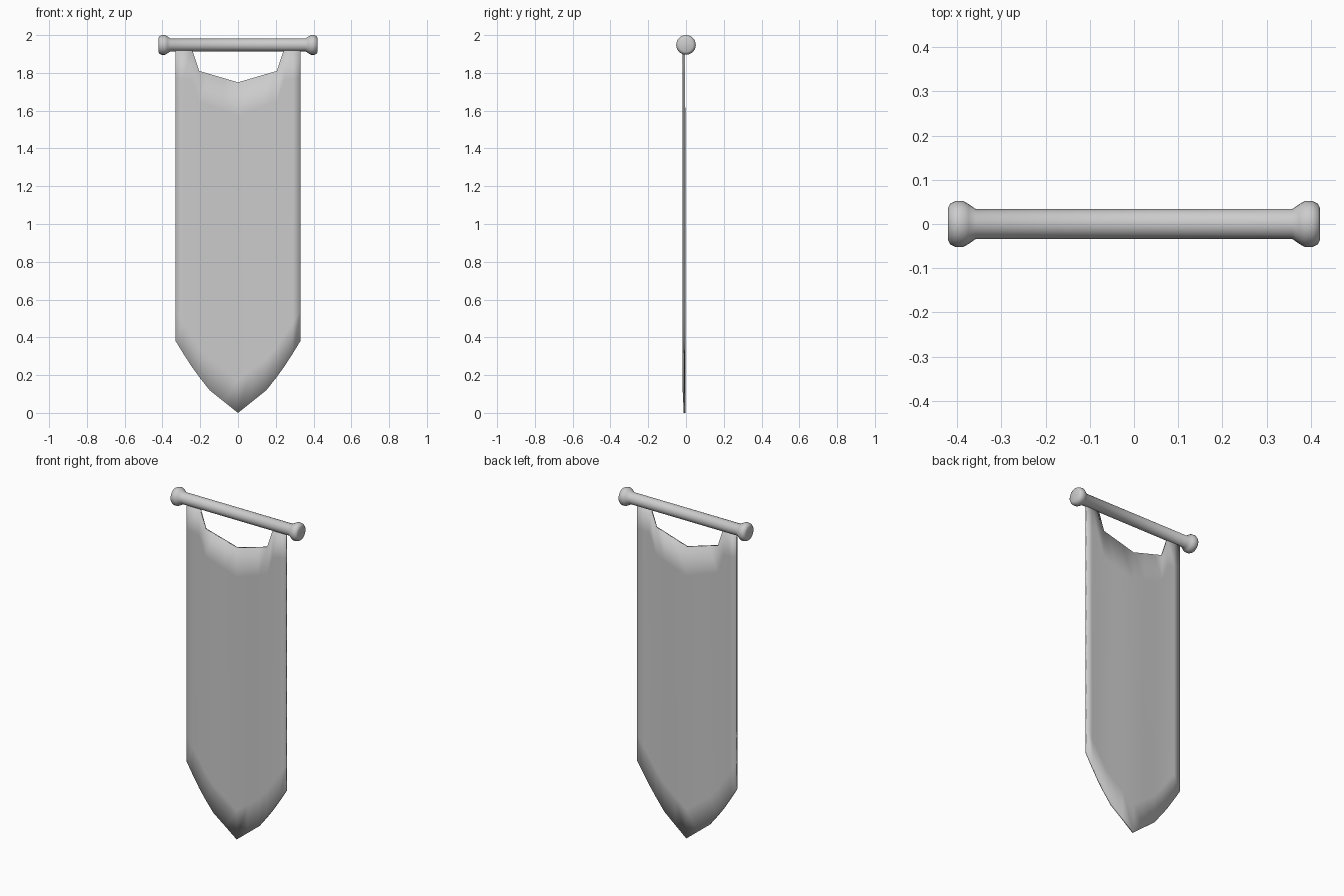
import bpy
import bmesh
import math
from mathutils import Matrix

cube = bpy.data.objects.get("Cube")
if cube:
    bpy.data.objects.remove(cube)

grey = bpy.data.materials.new("plain grey")
grey.use_nodes = True
colour = (0.6, 0.6, 0.6, 1)
grey.diffuse_color = colour
grey.node_tree.nodes["Principled BSDF"].inputs["Base Color"].default_value = colour


def finish(name, bm, angle):
    bmesh.ops.recalc_face_normals(bm, faces=bm.faces)
    mesh = bpy.data.meshes.new(name)
    bm.to_mesh(mesh)
    bm.free()
    mesh.materials.append(grey)
    obj = bpy.data.objects.new(name, mesh)
    bpy.context.collection.objects.link(obj)
    bpy.ops.object.select_all(action="DESELECT")
    obj.select_set(True)
    bpy.context.view_layer.objects.active = obj
    bpy.ops.object.shade_smooth_by_angle(angle=math.radians(angle))
    return obj


# Rod with rounded knobs: half profile (x, radius), mirrored and spun
half = [(0.358, 0.034), (0.374, 0.045), (0.386, 0.052), (0.404, 0.052),
        (0.416, 0.046), (0.421, 0.036), (0.421, 0)]
profile = [(-x, r) for x, r in reversed(half)] + half
bm = bmesh.new()
verts = [bm.verts.new((x, 0, 1.948 + r)) for x, r in profile]
edges = [bm.edges.new(pair) for pair in zip(verts, verts[1:])]
bmesh.ops.spin(bm, geom=verts + edges, cent=(0, 0, 1.948), axis=(1, 0, 0),
               angle=math.tau, steps=24, use_merge=True)
bmesh.ops.remove_doubles(bm, verts=bm.verts, dist=0.0005)
finish("rod", bm, 50)

# Cloth: columns (x, bottom, top), pointed below, notched above
side = [(0.075, 0.06, 1.772), (0.15, 0.12, 1.794), (0.205, 0.19, 1.81),
        (0.245, 0.245, 1.93), (0.29, 0.315, 1.93), (0.33, 0.38, 1.93)]
columns = [(-x, b, t) for x, b, t in reversed(side)] + [(0, 0, 1.75)] + side
rows = 10


def fold(x, z):
    return -0.011 + 0.003 * math.cos(x * 15) * (1 - 0.4 * z / 2)


bm = bmesh.new()
grid = [[bm.verts.new((x, fold(x, z), z))
         for z in (b + (t - b) * i / rows for i in range(rows + 1))]
        for x, b, t in columns]
for left, right in zip(grid, grid[1:]):
    for i in range(rows):
        bm.faces.new((left[i], right[i], right[i + 1], left[i + 1]))
cloth = finish("banner_cloth", bm, 40)
thick = cloth.modifiers.new("thickness", "SOLIDIFY")
thick.thickness = 0.01
thick.offset = 0
